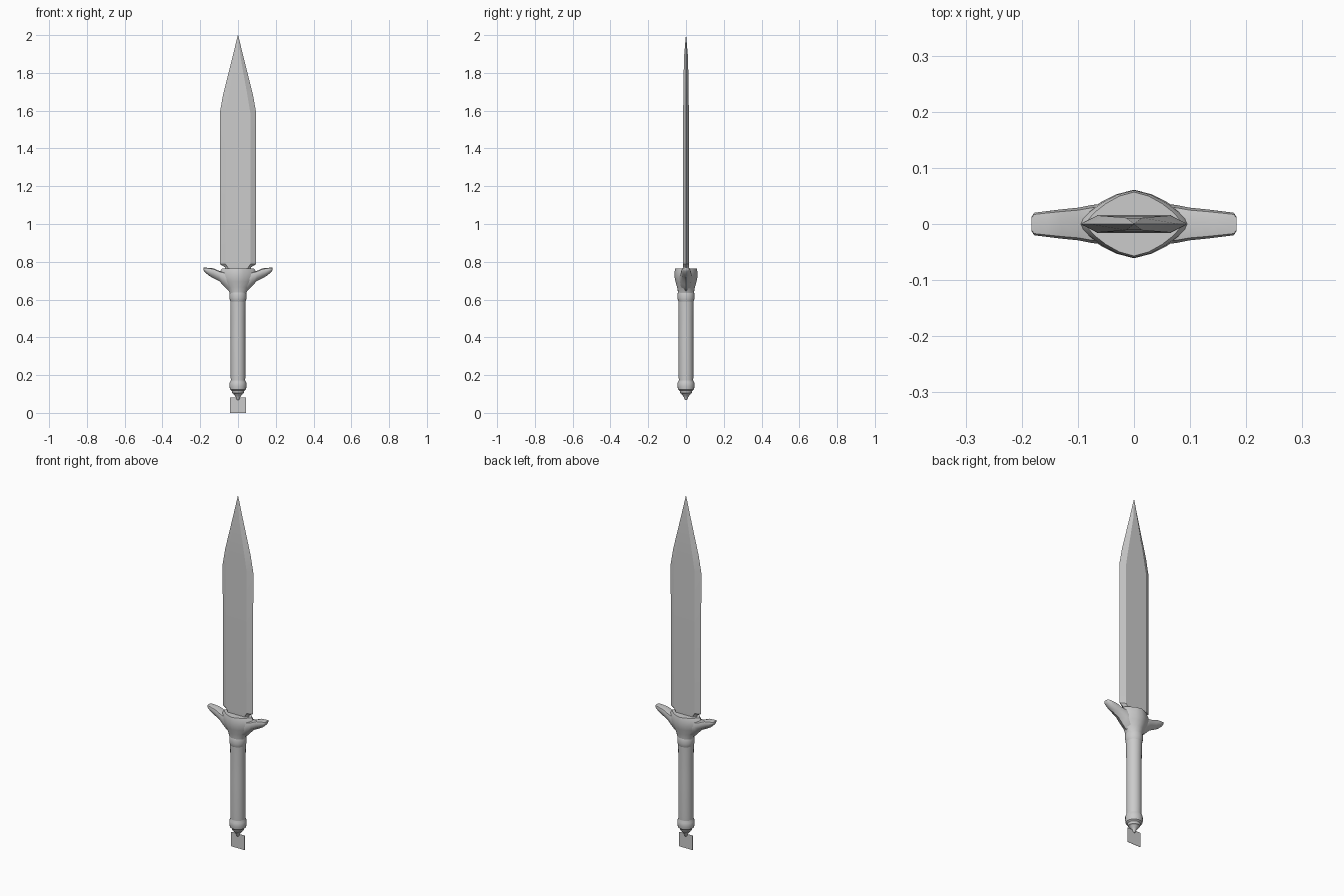
import bpy
import bmesh
from math import sin, cos, pi, radians

cube = bpy.data.objects.get("Cube")
if cube:
    bpy.data.objects.remove(cube)

# One plain steel colour for the whole dagger
steel = bpy.data.materials.new("steel grey")
steel.use_nodes = True
GREY = (0.6, 0.6, 0.6, 1)
steel.diffuse_color = GREY
steel.node_tree.nodes["Principled BSDF"].inputs["Base Color"].default_value = GREY


def loft(name, rings, angle=35):
    """Skin equal-length rings of points, cap both ends and shade."""
    bm = bmesh.new()
    loops = [[bm.verts.new(p) for p in ring] for ring in rings]
    n = len(loops[0])
    for a, b in zip(loops, loops[1:]):
        for i in range(n):
            j = (i + 1) % n
            bm.faces.new((a[i], a[j], b[j], b[i]))
    bm.faces.new(loops[0])
    bm.faces.new(loops[-1])
    bmesh.ops.recalc_face_normals(bm, faces=bm.faces)
    mesh = bpy.data.meshes.new(name)
    bm.to_mesh(mesh)
    bm.free()
    mesh.materials.append(steel)
    obj = bpy.data.objects.new(name, mesh)
    bpy.context.collection.objects.link(obj)
    bpy.ops.object.select_all(action='DESELECT')
    obj.select_set(True)
    bpy.context.view_layer.objects.active = obj
    bpy.ops.object.shade_smooth_by_angle(angle=radians(angle))
    return obj


def oval(z, rx, ry, n=20):
    return [(rx * cos(2 * pi * i / n), ry * sin(2 * pi * i / n), z) for i in range(n)]


def turned(name, profile):
    return loft(name, [oval(z, r, r) for z, r in profile])


# Blade: hexagonal section with bevelled edges and a tapering point
def hexagon(z, w, flat, t):
    return [(w, 0, z), (flat, t, z), (-flat, t, z),
            (-w, 0, z), (-flat, -t, z), (flat, -t, z)]


loft("blade", [hexagon(*s) for s in (
    (0.75, 0.065, 0.05, 0.015), (0.772, 0.07, 0.055, 0.016), (0.787, 0.095, 0.065, 0.016),
    (1.59, 0.096, 0.065, 0.015), (1.68, 0.08, 0.05, 0.014),
    (1.88, 0.03, 0.014, 0.011), (2.0, 0.001, 0.0005, 0.0005))], 25)


# Guard centre: round neck flaring into a pointed lens
def lens(z, rx, ry, blend):
    ring = []
    for x, y, _ in oval(z, 1, 1):
        pointed = (1 - abs(x) ** 1.5) * (1 if y > 0 else -1) * 0.65 + 0.35 * y
        if abs(y) < 0.001:
            pointed = 0
        ring.append((x * rx, (y + (pointed - y) * blend) * ry, z))
    return ring


loft("guard_centre", [lens(*s) for s in (
    (0.60, 0.041, 0.041, 0), (0.635, 0.044, 0.042, 0), (0.665, 0.06, 0.047, 0.4),
    (0.695, 0.085, 0.056, 0.8), (0.72, 0.1, 0.061, 1),
    (0.75, 0.095, 0.06, 1), (0.764, 0.085, 0.057, 1))])


# Guard wings: sections (x, bottom, top, half depth) swept outwards
def wing_section(x, low, high, d):
    mid, h = (low + high) / 2, (high - low) / 2
    return [(x, d * a, mid + h * b) for a, b in (
        (0, 1), (0.85, 0.85), (1, 0.3), (0.75, -0.55),
        (0, -1), (-0.75, -0.55), (-1, 0.3), (-0.85, 0.85))]


WING = ((0.02, 0.63, 0.745, 0.035), (0.05, 0.645, 0.745, 0.036),
        (0.075, 0.672, 0.747, 0.034), (0.1, 0.698, 0.752, 0.029),
        (0.13, 0.713, 0.765, 0.026), (0.155, 0.727, 0.768, 0.023),
        (0.178, 0.748, 0.769, 0.02), (0.183, 0.758, 0.769, 0.012))
for side, label in ((1, "left"), (-1, "right")):
    loft(label + "_guard_wing",
         [wing_section(side * x, lo, hi, d) for x, lo, hi, d in WING], 45)

# Handle: collar, grip, pommel and hanging stud
turned("collar", ((0.585, 0.038), (0.595, 0.043), (0.61, 0.045),
                  (0.63, 0.045), (0.64, 0.042)))
turned("grip", ((0.17, 0.038), (0.2, 0.039), (0.4, 0.039), (0.5, 0.039), (0.6, 0.041)))
turned("pommel", ((0.098, 0.02), (0.105, 0.03), (0.118, 0.034), (0.124, 0.042),
                  (0.14, 0.045), (0.16, 0.044), (0.172, 0.038), (0.185, 0.038)))
turned("stud", ((0.068, 0.004), (0.074, 0.009), (0.082, 0.011), (0.09, 0.016), (0.1, 0.025)))

# Square tag hanging below the stud
loft("tag", [[(-0.042, y, 0), (0.042, y, 0), (0.042, y, 0.082), (-0.042, y, 0.082)]
             for y in (-0.0008, 0.0008)])
